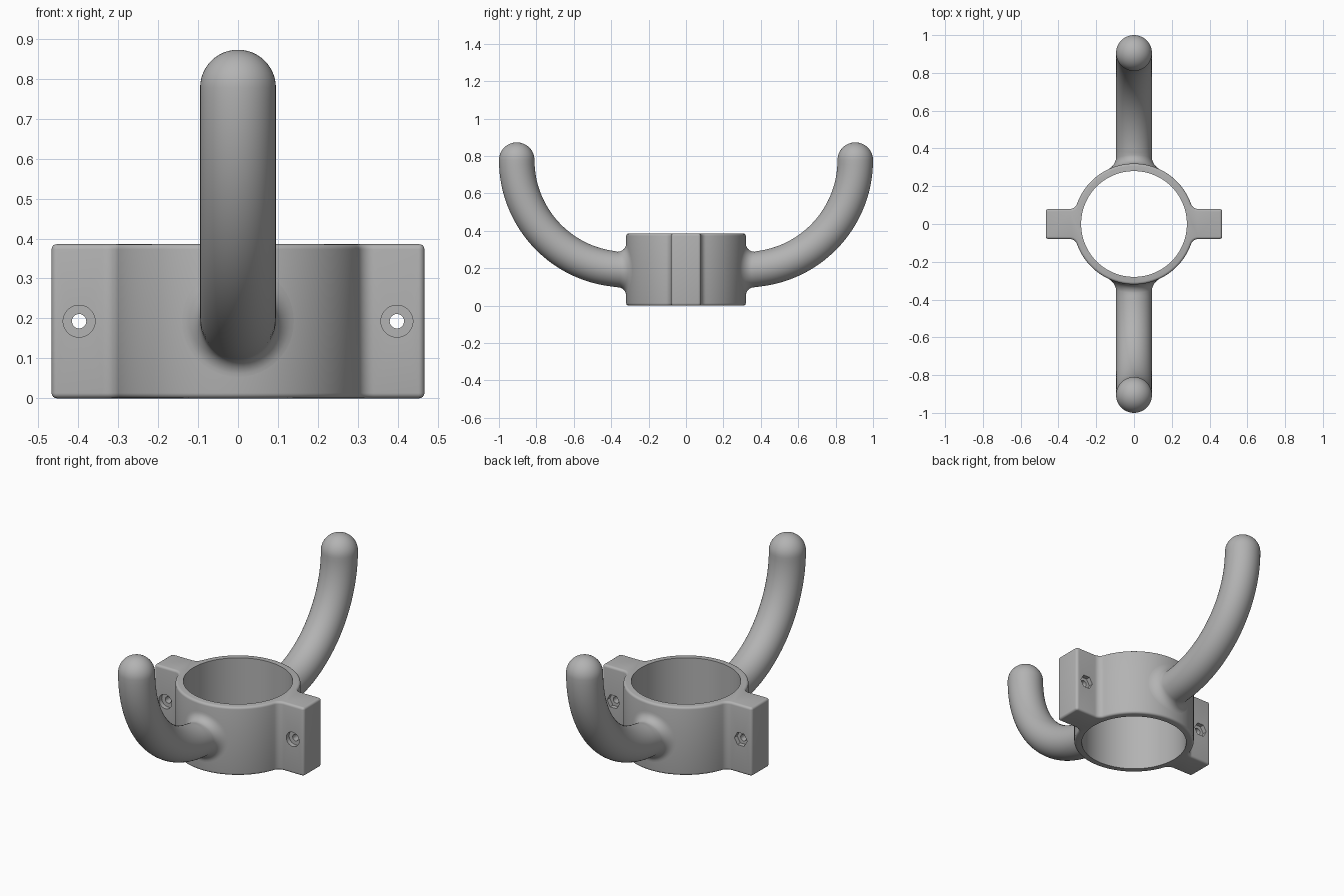
import bpy, bmesh
from math import sin, cos, pi, atan2, sqrt, radians

if "Cube" in bpy.data.objects:
    bpy.data.objects.remove(bpy.data.objects["Cube"], do_unlink=True)

HEIGHT, OUTER, BORE = 0.386, 0.32, 0.28
FLANGE_X, FLANGE_Y = 0.467, 0.08
FILLET, ROUND = 0.04, 0.015
MID = HEIGHT / 2
TUBE, BEND, FLARE = 0.095, 0.585, 0.045

grey = bpy.data.materials.new("light grey")
grey.use_nodes = True
colour = (0.45, 0.45, 0.45, 1)
grey.diffuse_color = colour
grey.node_tree.nodes["Principled BSDF"].inputs["Base Color"].default_value = colour


def make_object(name, bm):
    bmesh.ops.recalc_face_normals(bm, faces=bm.faces)
    mesh = bpy.data.meshes.new(name)
    bm.to_mesh(mesh)
    bm.free()
    mesh.materials.append(grey)
    obj = bpy.data.objects.new(name, mesh)
    bpy.context.collection.objects.link(obj)
    return obj


def activate(obj):
    bpy.ops.object.select_all(action='DESELECT')
    obj.select_set(True)
    bpy.context.view_layer.objects.active = obj


def smooth(obj, angle):
    activate(obj)
    bpy.ops.object.shade_smooth_by_angle(angle=radians(angle))


def arc(cx, cy, r, start, end, steps):
    return [(cx + r * cos(start + (end - start) * i / steps),
             cy + r * sin(start + (end - start) * i / steps)) for i in range(steps + 1)]


def cut(target, sides, radius, depth, location, axis):
    """Subtract a prism from the target."""
    bpy.ops.mesh.primitive_cylinder_add(
        vertices=sides, radius=radius, depth=depth, location=location,
        rotation=(pi / 2, pi / 2 if sides == 6 else 0, 0) if axis == 'Y' else (0, 0, 0))
    cutter = bpy.context.object
    cutter.hide_render = True
    activate(target)
    mod = target.modifiers.new("cut", 'BOOLEAN')
    mod.operation, mod.solver, mod.object = 'DIFFERENCE', 'EXACT', cutter
    bpy.ops.object.modifier_apply(modifier=mod.name)
    bpy.data.objects.remove(cutter, do_unlink=True)


# Collar with two flanges: one quarter of the outline, mirrored to the rest
fy = FLANGE_Y + FILLET
fx = sqrt((OUTER + FILLET) ** 2 - fy ** 2)
join = atan2(fy, fx)
quarter = arc(FLANGE_X - ROUND, FLANGE_Y - ROUND, ROUND, 0, pi / 2, 5)
quarter += arc(fx, fy, FILLET, -pi / 2, join - pi, 8)
quarter += arc(0, 0, OUTER, join, pi / 2, 24)[1:]
half = quarter + [(-x, y) for x, y in reversed(quarter[:-1])]
outline = half + [(-x, -y) for x, y in half]

bm = bmesh.new()
base = bm.faces.new([bm.verts.new((x, y, 0)) for x, y in outline])
top = bmesh.ops.extrude_face_region(bm, geom=[base], use_keep_orig=True)
bmesh.ops.translate(bm, vec=(0, 0, HEIGHT),
                    verts=[g for g in top["geom"] if isinstance(g, bmesh.types.BMVert)])
bmesh.ops.recalc_face_normals(bm, faces=bm.faces)
rims = [e for e in bm.edges if abs(e.verts[0].co.z - e.verts[1].co.z) < 1e-5]
bmesh.ops.bevel(bm, geom=rims, offset=0.013, segments=4, profile=0.5, affect='EDGES')
collar = make_object("clamp_collar", bm)

# Bore, bolt holes, round front recesses and hexagonal back recesses
cut(collar, 96, BORE, 1, (0, 0, MID), 'Z')
for x in (-0.398, 0.398):
    cut(collar, 32, 0.018, 0.5, (x, 0, MID), 'Y')
    cut(collar, 48, 0.04, 0.05, (x, -FLANGE_Y, MID), 'Y')
    cut(collar, 6, 0.04, 0.05, (x, FLANGE_Y, MID), 'Y')
smooth(collar, 32)


# Hooks: flared root on the collar, curved tube and a domed tip
def hook(name, side, sides=48):
    rows = []
    centre_z = MID + BEND
    around = [2 * pi * i / sides for i in range(sides)]
    # Root fillet follows the collar's curved surface
    for i in range(9):
        t = pi / 2 * (1 - i / 8)
        rho = TUBE + FLARE * (1 - cos(t))
        rows.append([(rho * cos(a),
                      sqrt(OUTER ** 2 - (rho * cos(a)) ** 2) + FLARE * (1 - sin(t)),
                      MID + rho * sin(a)) for a in around])
    # Quarter bend
    start = radians(7)
    for i in range(33):
        t = start + (pi / 2 - start) * i / 32
        rows.append([(TUBE * cos(a),
                      OUTER + (BEND - TUBE * sin(a)) * sin(t),
                      centre_z - (BEND - TUBE * sin(a)) * cos(t)) for a in around])
    # Dome
    for i in range(1, 12):
        t = pi / 2 * i / 12
        rows.append([(TUBE * cos(t) * cos(a),
                      OUTER + BEND - TUBE * cos(t) * sin(a),
                      centre_z + TUBE * sin(t)) for a in around])
    bm = bmesh.new()
    loops = [[bm.verts.new((x, side * y, z)) for x, y, z in row] for row in rows]
    for low, high in zip(loops, loops[1:]):
        for i in range(sides):
            j = (i + 1) % sides
            bm.faces.new((low[i], low[j], high[j], high[i]))
    tip = bm.verts.new((0, side * (OUTER + BEND), centre_z + TUBE))
    for i in range(sides):
        bm.faces.new((loops[-1][i], loops[-1][(i + 1) % sides], tip))
    smooth(make_object(name, bm), 60)


hook("front_hook", -1)
hook("back_hook", 1)
